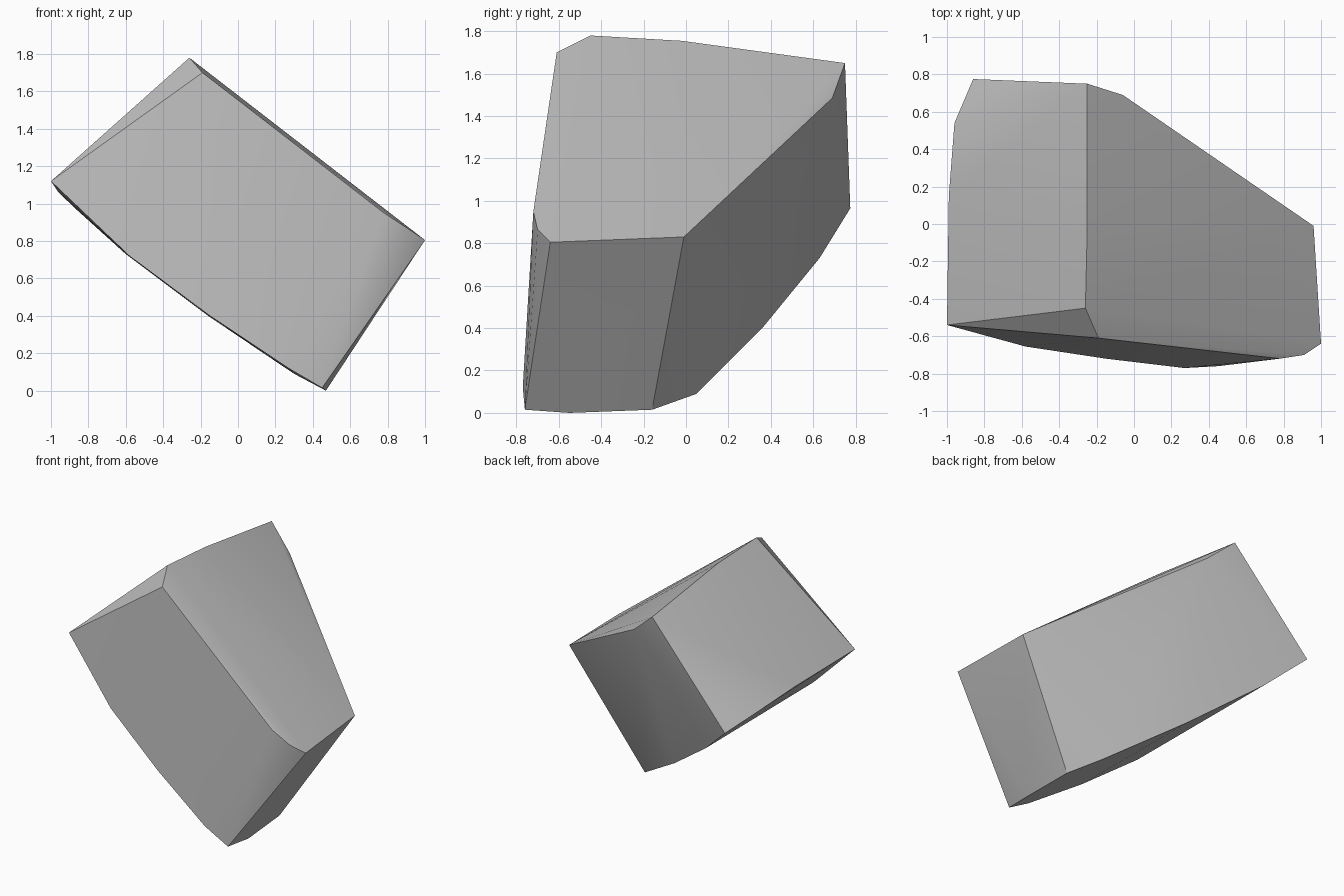
import bpy
import bmesh
import math

cube = bpy.data.objects.get("Cube")
if cube:
    bpy.data.objects.remove(cube, do_unlink=True)

# Stone colour
stone = bpy.data.materials.new("stone_grey")
stone.use_nodes = True
grey = (0.5, 0.5, 0.5, 1)
stone.diffuse_color = grey
stone.node_tree.nodes["Principled BSDF"].inputs["Base Color"].default_value = grey

# Rim of the sloping upper face
upper_rim = [
    (-0.26, -0.45, 1.78), (-0.19, -0.61, 1.70), (0.78, -0.72, 0.95),
    (0.91, -0.70, 0.865), (1.0, -0.64, 0.805), (0.96, -0.01, 0.83),
    (-0.06, 0.69, 1.485), (-0.25, 0.75, 1.65), (-0.25, -0.02, 1.755),
]
# Rim of the bowed underside
lower_rim = [
    (-1.0, -0.54, 1.12), (-0.58, -0.655, 0.72), (-0.15, -0.72, 0.40),
    (0.27, -0.77, 0.12), (0.45, -0.76, 0.015), (0.47, -0.55, 0.0),
    (0.45, -0.16, 0.015), (0.30, 0.05, 0.09), (-0.16, 0.36, 0.40),
    (-0.60, 0.63, 0.73), (-0.86, 0.775, 0.965), (-0.96, 0.54, 1.06),
    (-0.99, 0.15, 1.105),
]

# Chipped boulder: the two rims wrapped in one convex skin
bm = bmesh.new()
for point in upper_rim + lower_rim:
    bm.verts.new(point)
bmesh.ops.convex_hull(bm, input=bm.verts[:])
bmesh.ops.dissolve_limit(bm, angle_limit=math.radians(1),
                         verts=bm.verts[:], edges=bm.edges[:])
bmesh.ops.recalc_face_normals(bm, faces=bm.faces[:])
mesh = bpy.data.meshes.new("boulder")
bm.to_mesh(mesh)
bm.free()
mesh.materials.append(stone)
boulder = bpy.data.objects.new("boulder", mesh)
bpy.context.collection.objects.link(boulder)

# Soft facets with crisp broken edges
bpy.context.view_layer.objects.active = boulder
boulder.select_set(True)
bpy.ops.object.shade_smooth_by_angle(angle=math.radians(30))
